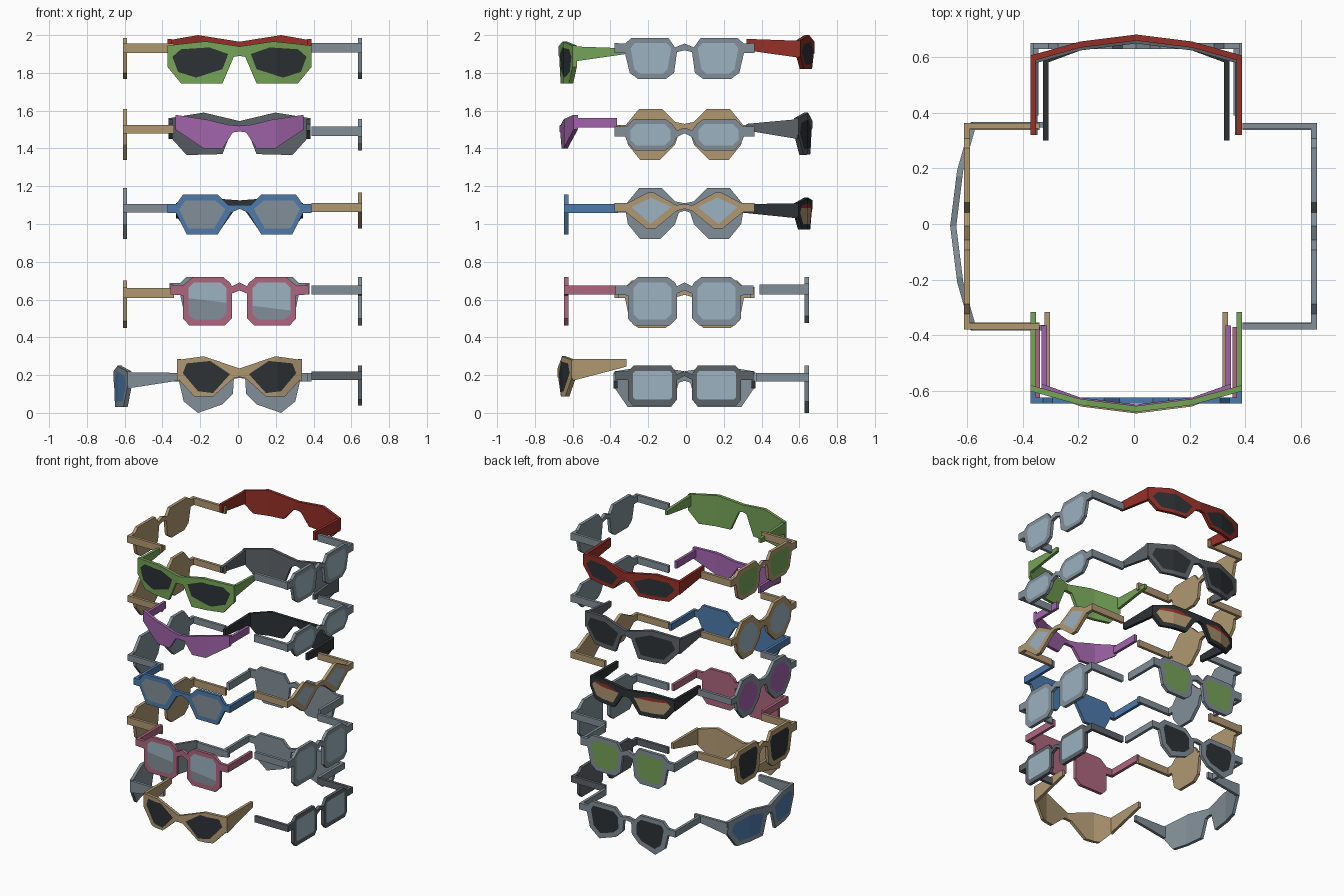
import bpy, bmesh, math
from mathutils import Matrix, Vector


def colour(name, r, g, b):
    m = bpy.data.materials.new(name)
    lin = [((c / 255 + 0.055) / 1.055) ** 2.4 for c in (r, g, b)]
    m.diffuse_color = (*lin, 1)
    return m


RED = colour("red", 150, 48, 40)
GREEN = colour("green", 118, 163, 88)
PURPLE = colour("purple", 160, 100, 170)
BLUE = colour("blue", 78, 122, 172)
PINK = colour("pink", 174, 103, 128)
TAN = colour("tan", 176, 152, 114)
GREY = colour("grey", 130, 143, 152)
DARK = colour("dark grey", 92, 98, 104)
BLACK = colour("near black", 45, 50, 53)
PALE = colour("pale blue", 155, 178, 192)


def octagon(u0, u1, z0, z1, c):
    """Rectangle with cut corners, for lenses."""
    return [(u0, z1 - c), (u0 + c, z1), (u1 - c, z1), (u1, z1 - c),
            (u1, z0 + c), (u1 - c, z0), (u0 + c, z0), (u0, z0 + c)]


def shift(pts, top, new_top, k=1):
    return [(u, new_top + (z - top) * k) for u, z in pts]


def place(bm, name, mats, turn):
    """Turn a part to its side of the stand (0 front, 1 right, 2 back, 3 left)."""
    bmesh.ops.recalc_face_normals(bm, faces=bm.faces[:])
    off = (0.008, 0, 0) if turn % 2 == 0 else (0, -0.008, 0)
    bm.transform(Matrix.Translation(off) @ Matrix.Rotation(turn * math.pi / 2, 4, 'Z'))
    me = bpy.data.meshes.new(name)
    bm.to_mesh(me)
    bm.free()
    for m in mats:
        me.materials.append(m)
    bpy.context.collection.objects.link(bpy.data.objects.new(name, me))


def glasses(name, turn, half, lens, mats, arm, end, front=0.65, wrap=False, split=None):
    """half: right half outline (u, z) from the top centre round to the bottom centre.
    arm: (z0, z1) at the hinge and (z0, z1) at the tip; end: distance of the tip."""
    width = max(p[0] for p in half)
    bm = bmesh.new()

    def loop(pts):
        vs = [bm.verts.new((u, 0, z)) for u, z in pts]
        for i, v in enumerate(vs):
            bm.edges.new((v, vs[i - 1]))
        return vs

    # front plate with two lens openings, then the lenses
    loop(half + [(-u, z) for u, z in reversed(half) if u > 0])
    loops = [loop([(s * u, z) for u, z in lens]) for s in (1, -1)]
    bmesh.ops.triangle_fill(bm, edges=bm.edges[:], use_beauty=True, normal=(0, -1, 0))
    for vs in loops:
        inside = [f for f in bm.faces if all(v in vs for v in f.verts)]
        if inside:
            bmesh.ops.delete(bm, geom=inside, context='FACES_ONLY')
        bm.faces.new(vs).material_index = 1

    def cut(faces, co, no):
        geom = set(faces)
        for f in faces:
            geom.update(f.verts)
            geom.update(f.edges)
        bmesh.ops.bisect_plane(bm, geom=list(geom), plane_co=co, plane_no=no, dist=1e-5)

    # second lens tone
    if split:
        z, slope, above = split
        cut([f for f in bm.faces if f.material_index], (0, 0, z), (slope, 0, 1))
        for f in bm.faces:
            c = f.calc_center_median()
            if f.material_index and (c.z + slope * c.x > z) == above:
                f.material_index = 2

    # wraparound frames fold back in flat facets
    def depth(u):
        u = abs(u)
        if not wrap:
            return -front
        if u < 0.2:
            return -front + 0.025 * u / 0.2
        return -front + 0.025 + 0.05 * (u - 0.2) / (width - 0.2)

    if wrap:
        for u in (-0.2, 0, 0.2):
            cut(bm.faces[:], (u, 0, 0), (1, 0, 0))
    for v in bm.verts:
        v.co.y = depth(v.co.x)

    # thickness, with a plain back
    faces = bm.faces[:]
    tones = [(f, f.material_index) for f in faces]
    new = bmesh.ops.extrude_face_region(bm, geom=faces, use_keep_orig=True)
    moved = [g for g in new["geom"] if isinstance(g, bmesh.types.BMVert)]
    bmesh.ops.translate(bm, verts=moved, vec=(0, 0.022, 0))
    for f in bm.faces:
        f.material_index = 0
    for f, i in tones:
        f.material_index = i
    place(bm, name + " frame", mats, turn)

    # tapering side arms
    bm = bmesh.new()
    y0 = depth(width) + 0.004
    for s in (-1, 1):
        vs = []
        for y, (a, b) in ((y0, arm[0]), (-end, arm[1])):
            vs.append([bm.verts.new((s * u, y, z)) for u, z in
                       ((width, a), (width, b), (width - 0.02, b), (width - 0.02, a))])
        bm.faces.new(vs[0])
        bm.faces.new(vs[1])
        for i in range(4):
            bm.faces.new((vs[0][i], vs[0][i - 1], vs[1][i - 1], vs[1][i]))
    place(bm, name + " arms", mats[:1], turn)


def level(a, b):
    return ((a, b), (a, b))


# frame outlines shared by several pairs
square = [(0, .69), (.04, .67), (.05, .69), (.09, .72), (.245, .72), (.30, .675), (.365, .675),
          (.365, .627), (.30, .622), (.30, .50), (.265, .462), (.08, .462), (.04, .50),
          (.04, .632), (0, .648)]
square_lens = octagon(.07, .27, .495, .69, .028)
soft = [(0, 1.955), (.05, 1.935), (.085, 1.985), (.28, 1.985), (.315, 1.955), (.37, 1.955),
        (.37, 1.905), (.315, 1.905), (.29, 1.80), (.245, 1.767), (.10, 1.767), (.055, 1.80),
        (.04, 1.91), (0, 1.92)]
soft_lens = [(.07, 1.93), (.095, 1.957), (.265, 1.957), (.285, 1.93), (.265, 1.82),
             (.235, 1.795), (.115, 1.795), (.09, 1.82)]
big = [(0, 1.53), (.05, 1.54), (.12, 1.61), (.24, 1.61), (.31, 1.525), (.365, 1.525),
       (.365, 1.48), (.31, 1.48), (.30, 1.42), (.235, 1.34), (.13, 1.34), (.05, 1.42),
       (.03, 1.48), (0, 1.49)]
big_lens = octagon(.075, .28, 1.375, 1.575, .065)
wide = [(0, 1.51), (.04, 1.495), (.065, 1.53), (.10, 1.555), (.27, 1.555), (.31, 1.515),
        (.37, 1.515), (.37, 1.463), (.315, 1.463), (.30, 1.43), (.265, 1.39), (.10, 1.39),
        (.06, 1.42), (.04, 1.46), (0, 1.48)]
low = [(0, .22), (.04, .205), (.07, .25), (.27, .25), (.30, .22), (.365, .22), (.365, .175),
       (.30, .175), (.30, .07), (.275, .04), (.065, .04), (.04, .07), (.04, .175), (0, .195)]
diamond = [(0, 1.105), (.045, 1.10), (.165, 1.168), (.19, 1.168), (.305, 1.11), (.37, 1.11),
           (.37, 1.063), (.31, 1.063), (.20, .975), (.155, .975), (.04, 1.07), (0, 1.08)]
trapeze = [(0, 1.1), (.06, 1.1), (.115, 1.155), (.30, 1.155), (.335, 1.105), (.38, 1.105),
           (.38, 1.057), (.335, 1.057), (.28, .945), (.115, .945), (.045, 1.06), (0, 1.08)]
drop = [(0, .21), (.05, .20), (.10, .25), (.28, .25), (.32, .21), (.38, .21), (.38, .165),
        (.32, .165), (.295, .06), (.22, 0), (.09, .045), (.035, .10), (.03, .18), (0, .185)]

# front side
glasses("green wraparound", 0,
        [(0, 1.94), (.18, 1.967), (.38, 1.945), (.38, 1.83), (.31, 1.745), (.09, 1.745), (.03, 1.885), (0, 1.89)],
        [(.06, 1.90), (.16, 1.935), (.31, 1.925), (.355, 1.885), (.325, 1.805), (.23, 1.775), (.09, 1.82)],
        [GREEN, BLACK], ((1.86, 1.94), (1.90, 1.93)), .315, .675, True)
glasses("purple wraparound", 0,
        [(0, 1.52), (.06, 1.525), (.17, 1.552), (.34, 1.578), (.34, 1.50), (.19, 1.40), (.09, 1.40), (.035, 1.485), (0, 1.49)],
        [(.07, 1.51), (.31, 1.55), (.31, 1.51), (.19, 1.42), (.10, 1.42)],
        [PURPLE, PURPLE], level(1.51, 1.56), .365, .67, True)
glasses("blue trapeze", 0, trapeze,
        [(.075, 1.08), (.13, 1.125), (.285, 1.125), (.32, 1.08), (.27, .975), (.135, .975)],
        [BLUE, GREY], level(1.057, 1.105), .36, .645)
glasses("pink square", 0, square, square_lens, [PINK, PALE, GREY],
        level(.627, .675), .37, .645, split=(.575, .12, False))
glasses("tan wraparound", 0,
        [(0, .235), (.19, .30), (.33, .28), (.33, .185), (.24, .087), (.14, .087), (.03, .185), (0, .19)],
        [(.05, .205), (.155, .275), (.28, .262), (.30, .21), (.22, .115), (.14, .105)],
        [TAN, BLACK], ((.17, .285), (.245, .285)), .315, .68, True)

# right side
glasses("grey soft square", 1, soft, soft_lens, [GREY, PALE], level(1.907, 1.957), .39, .657)
glasses("grey wide", 1, wide, octagon(.075, .285, 1.415, 1.53, .03),
        [GREY, PALE], level(1.465, 1.515), .39, .657)
glasses("tan diamond", 1, diamond, [(.07, 1.09), (.175, 1.14), (.28, 1.09), (.18, 1.0)],
        [TAN, PALE], level(1.063, 1.11), .39, .657)
glasses("grey square", 1, square, square_lens, [GREY, PALE], level(.627, .675), .39, .657)
glasses("dark low square", 1, low, octagon(.067, .273, .07, .222, .012),
        [DARK, PALE], level(.175, .22), .39, .657)

# back side
glasses("red wraparound", 2,
        [(0, 1.965), (.22, 2.0), (.38, 1.972), (.38, 1.89), (.31, 1.82), (.10, 1.82), (.03, 1.90), (0, 1.905)],
        [(.06, 1.915), (.18, 1.965), (.31, 1.952), (.35, 1.91), (.29, 1.845), (.11, 1.845)],
        [RED, BLACK], ((1.88, 1.97), (1.92, 1.98)), .32, .68, True)
glasses("dark wraparound", 2,
        [(0, 1.545), (.19, 1.59), (.375, 1.56), (.375, 1.47), (.28, 1.365), (.09, 1.37), (.04, 1.50), (0, 1.51)],
        [(.065, 1.51), (.18, 1.555), (.32, 1.535), (.345, 1.48), (.27, 1.395), (.11, 1.40)],
        [DARK, BLACK], ((1.45, 1.555), (1.495, 1.53)), .32, .67, True)
glasses("black wraparound", 2,
        [(0, 1.125), (.19, 1.14), (.335, 1.11), (.335, 1.04), (.28, .97), (.10, .97), (.03, 1.07), (0, 1.08)],
        [(.06, 1.085), (.16, 1.112), (.28, 1.10), (.31, 1.06), (.265, 1.0), (.11, 1.0)],
        [BLACK, TAN, RED], ((1.03, 1.11), (1.06, 1.105)), .30, .67, True, (1.085, 0, True))
glasses("grey green-lens", 2, shift(soft, 1.985, .72, 1.12), shift(soft_lens, 1.985, .72, 1.12),
        [GREY, GREEN], level(.627, .68), .39, .65)
glasses("grey teardrop", 2, drop,
        [(.075, .19), (.11, .22), (.27, .22), (.287, .19), (.265, .08), (.215, .04), (.11, .07), (.07, .11)],
        [GREY, BLACK], level(.165, .21), .37, .65)

# left side
glasses("tan soft square", 3, soft, soft_lens, [TAN, GREEN], level(1.905, 1.955), .34, .61)
glasses("tan octagon", 3, big, big_lens, [TAN, PALE], level(1.48, 1.525), .34, .61)
glasses("grey octagon", 3, shift(big, 1.61, 1.19), shift(big_lens, 1.61, 1.19),
        [GREY, PURPLE], level(1.06, 1.105), .34, .61)
glasses("tan dark-lens", 3, shift(soft, 1.985, .70, 1.15), shift(soft_lens, 1.985, .70, 1.15),
        [TAN, BLACK], level(.608, .66), .34, .61)
glasses("grey wraparound", 3,
        [(0, .22), (.18, .25), (.37, .22), (.375, .14), (.30, .03), (.07, .03), (.03, .16), (0, .17)],
        [(.06, .185), (.18, .22), (.32, .195), (.34, .145), (.28, .06), (.10, .06)],
        [GREY, BLUE], ((.13, .215), (.17, .212)), .32, .66, True)
